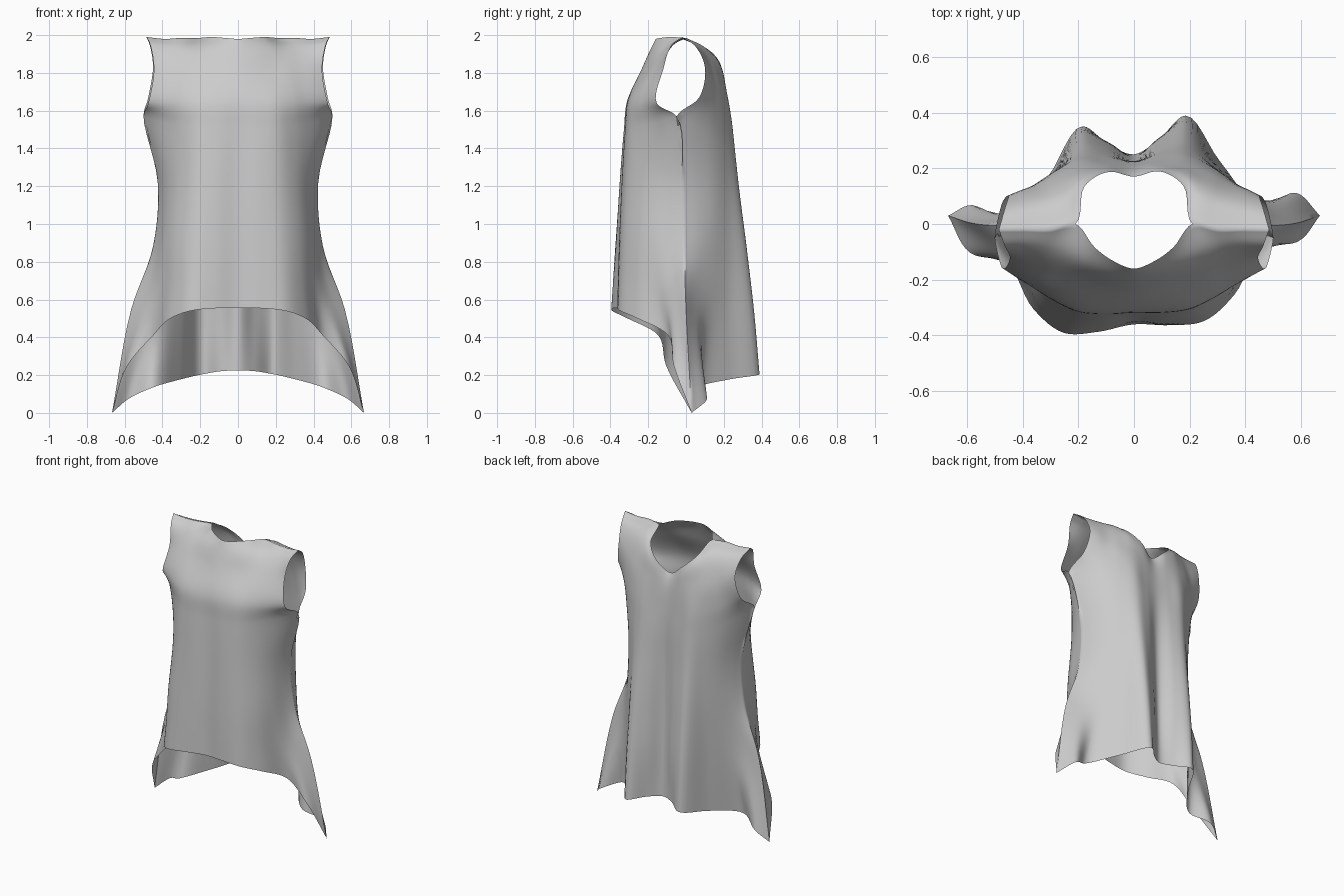
import bpy
import bmesh
from mathutils import Vector

if "Cube" in bpy.data.objects:
    bpy.data.objects.remove(bpy.data.objects["Cube"])

STEP = 6       # mesh subdivisions between profile points
ARM = 4        # profile row at the bottom of the armhole
NECK = 3       # profile column where neckline meets shoulder

# Half profiles (centre to side): (z at centre, z at side, curve power, points)
SHOULDER = [(.21, 0, 1.985), (.30, -.02, 1.985), (.39, -.02, 1.98), (.485, -.02, 1.99)]

front_yoke = [
    (0, 0, 1, [(0, -.16, 1.98), (.07, -.135, 1.985), (.14, -.085, 1.99)] + SHOULDER),
    (1.92, 1.95, 1, [(0, -.19), (.09, -.175), (.17, -.145), (.25, -.10),
                     (.32, -.08), (.39, -.07), (.465, -.075)]),
    (1.82, 1.82, 1, [(0, -.235), (.09, -.225), (.18, -.205), (.26, -.185),
                     (.33, -.16), (.39, -.14), (.445, -.12)]),
    (1.65, 1.64, 1, [(0, -.31), (.1, -.31), (.2, -.30), (.29, -.265),
                     (.36, -.225), (.42, -.19), (.475, -.155)]),
]
front_body = [
    (1.5, 1.57, 2, [(0, -.32), (.11, -.325), (.21, -.31), (.30, -.255),
                    (.38, -.185), (.445, -.12), (.5, -.05)]),
    (1.22, 1.22, 1, [(0, -.335), (.12, -.345), (.225, -.325), (.31, -.26),
                     (.365, -.18), (.40, -.1), (.425, -.02)]),
    (.9, .88, 1, [(0, -.35), (.12, -.362), (.235, -.35), (.33, -.28),
                  (.39, -.18), (.425, -.08), (.45, -.01)]),
    (.72, .55, 2, [(0, -.355), (.125, -.37), (.245, -.36), (.34, -.285),
                   (.415, -.16), (.485, -.075), (.565, 0)]),
    (.555, 0, 3.3, [(0, -.36), (.13, -.375), (.25, -.37), (.36, -.28),
                    (.45, -.12), (.585, -.085), (.667, .03)]),
]
back_yoke = [
    (0, 0, 1, [(0, .17, 1.76), (.09, .188, 1.825), (.178, .135, 1.91)] + SHOULDER),
    (0, 0, 1, [(0, .185, 1.73), (.09, .2, 1.775), (.185, .17, 1.86), (.24, .11, 1.925),
               (.31, .08, 1.935), (.385, .06, 1.94), (.465, .05, 1.94)]),
    (1.68, 1.83, 1, [(0, .2), (.09, .21), (.18, .205), (.27, .175),
                     (.34, .14), (.4, .12), (.45, .1)]),
    (1.5, 1.67, 1, [(0, .22), (.1, .23), (.19, .235), (.28, .195),
                    (.36, .145), (.42, .105), (.475, .07)]),
]
back_body = [
    (1.38, 1.57, 2, [(0, .225), (.1, .245), (.19, .25), (.28, .2),
                     (.36, .135), (.43, .055), (.5, -.05)]),
    (1.18, 1.22, 1, [(0, .225), (.1, .26), (.19, .27), (.27, .21),
                     (.34, .14), (.39, .06), (.425, -.02)]),
    (.85, .88, 1, [(0, .23), (.1, .285), (.19, .31), (.28, .21),
                   (.36, .12), (.41, .055), (.45, -.01)]),
    (.52, .55, 1, [(0, .24), (.09, .30), (.19, .345), (.295, .2),
                   (.39, .095), (.48, .035), (.565, 0)]),
    (.225, 0, 2.2, [(0, .25), (.09, .295), (.185, .37), (.31, .195),
                    (.455, .035), (.58, .09), (.667, .03)]),
]


def full_row(row):
    """Mirror a half profile, with slightly uneven folds left to right."""
    z_mid, z_side, power, pts = row
    sides = {-1: [], 1: []}
    for i, p in enumerate(pts):
        k = i / (len(pts) - 1)
        z = p[2] if len(p) > 2 else z_mid + (z_side - z_mid) * k ** power
        for s in sides:
            lean = .13 * s * p[0] * (1 - z / 2) * (1 - k * k)
            sides[s].append(Vector((s * p[0], p[1] + lean, z)))
    return sides[-1][:0:-1] + sides[1]


def smooth_path(pts):
    """Smooth curve through the points, with knots spaced by distance."""
    gap = [max((b - a).length, 1e-4) ** .7 for a, b in zip(pts, pts[1:])]
    slope = [(b - a) / h for a, b, h in zip(pts, pts[1:], gap)]
    tang = [slope[0]]
    for s0, s1, h0, h1 in zip(slope, slope[1:], gap, gap[1:]):
        tang.append((s0 * h1 + s1 * h0) / (h0 + h1))
    tang.append(slope[-1])
    out = []
    for i, h in enumerate(gap):
        for j in range(STEP):
            t = j / STEP
            out.append(pts[i] * (2 * t**3 - 3 * t * t + 1) + pts[i + 1] * (3 * t * t - 2 * t**3)
                       + tang[i] * h * (t**3 - 2 * t * t + t) + tang[i + 1] * h * (t**3 - t * t))
    return out + [pts[-1]]


def sheet(rows):
    across = [smooth_path(full_row(r)) for r in rows]
    columns = [smooth_path(list(c)) for c in zip(*across)]
    return list(zip(*columns))


bm = bmesh.new()
front_pts = sheet(front_yoke + front_body)
back_pts = sheet(back_yoke + back_body)
rows, cols = len(front_pts), len(front_pts[0])
front = [[bm.verts.new(p) for p in r] for r in front_pts]


# Back panel shares its shoulder and side seam vertices with the front
def back_vert(i, j):
    on_shoulder = i == 0 and abs(j - cols // 2) >= NECK * STEP
    on_side = j in (0, cols - 1) and i >= ARM * STEP
    return front[i][j] if on_shoulder or on_side else bm.verts.new(back_pts[i][j])


back = [[back_vert(i, j) for j in range(cols)] for i in range(rows)]

for grid, flip in ((front, True), (back, False)):
    for i in range(rows - 1):
        for j in range(cols - 1):
            quad = [grid[i][j], grid[i][j + 1], grid[i + 1][j + 1], grid[i + 1][j]]
            bm.faces.new(quad[::-1] if flip else quad)
bmesh.ops.recalc_face_normals(bm, faces=bm.faces)

mesh = bpy.data.meshes.new("sleeveless_top")
bm.to_mesh(mesh)
bm.free()
top = bpy.data.objects.new("sleeveless_top", mesh)
bpy.context.collection.objects.link(top)
bpy.context.view_layer.objects.active = top
top.select_set(True)
bpy.ops.object.shade_smooth_by_angle(angle=1.2)
